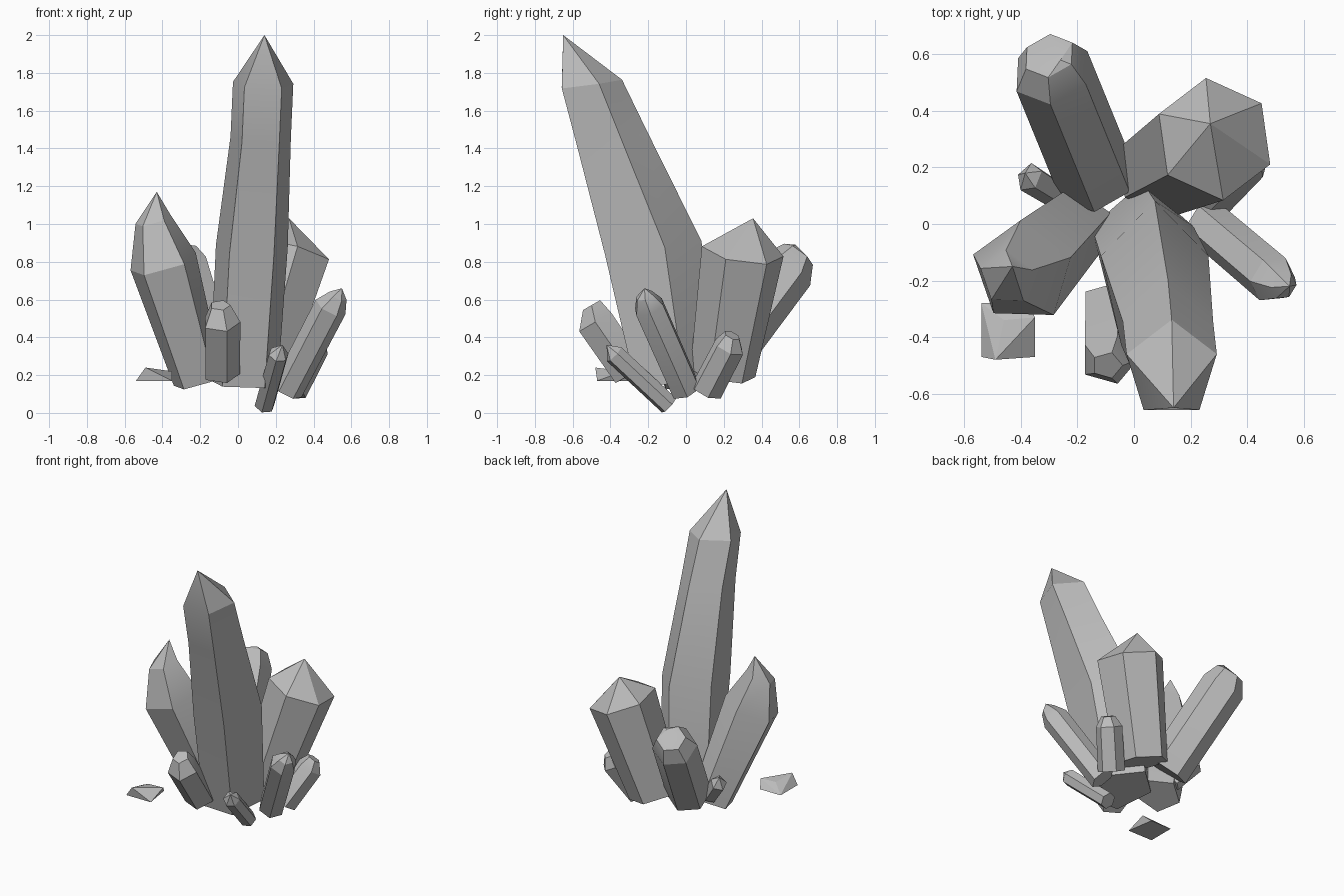
import bpy
import bmesh
from math import cos, sin, radians
from mathutils import Vector

old = bpy.data.objects.get("Cube")
if old:
    bpy.data.objects.remove(old)

# One plain stone colour
stone = bpy.data.materials.new("grey_stone")
stone.use_nodes = True
grey = (0.5, 0.5, 0.5, 1)
stone.diffuse_color = grey
stone.node_tree.nodes["Principled BSDF"].inputs["Base Color"].default_value = grey
UP = Vector((0, 0, 1))


def finish(name, bm, smooth):
    """Turn a bmesh into a named object with the stone colour."""
    bmesh.ops.recalc_face_normals(bm, faces=bm.faces)
    mesh = bpy.data.meshes.new(name)
    bm.to_mesh(mesh)
    bm.free()
    mesh.materials.append(stone)
    obj = bpy.data.objects.new(name, mesh)
    bpy.context.collection.objects.link(obj)
    bpy.ops.object.select_all(action="DESELECT")
    obj.select_set(True)
    bpy.context.view_layer.objects.active = obj
    if smooth:
        bpy.ops.object.shade_smooth_by_angle(angle=radians(25))


def crystal(name, sides, spin, stations, tip=None, tilt=1.0):
    """Loft polygon rings (x, y, z, radius, optional y radius) to a tip."""
    bm = bmesh.new()
    axis = Vector(stations[-1][:3]) - Vector(stations[0][:3])
    turn = UP.rotation_difference(UP.lerp(axis.normalized(), tilt))
    rings = []
    for x, y, z, r, *depth in stations:
        ry = depth[0] if depth else r
        ring = []
        for i in range(sides):
            a = radians(spin + 360 * i / sides)
            ring.append(bm.verts.new(Vector((x, y, z)) + turn @ Vector((r * cos(a), ry * sin(a), 0))))
        rings.append(ring)
    bm.faces.new(rings[0])
    for low, high in zip(rings, rings[1:]):
        for i in range(sides):
            j = (i + 1) % sides
            bm.faces.new((low[i], low[j], high[j], high[i]))
    if tip:
        top = bm.verts.new(tip)
        for i in range(sides):
            bm.faces.new((rings[-1][i], rings[-1][(i + 1) % sides], top))
    else:
        bm.faces.new(rings[-1])
    finish(name, bm, True)


# Tall central crystal leaning forward
crystal("tall_crystal", 5, 90,
        [(0.03, -0.08, 0.16, 0.19, 0.23), (0.073, -0.2, 0.87, 0.2, 0.285),
         (0.12, -0.41, 1.45, 0.168, 0.212), (0.133, -0.515, 1.74, 0.168, 0.178)],
        (0.14, -0.65, 2.0), tilt=0.5)

# Large crystals around it
crystal("right_crystal", 5, 162,
        [(-0.21, 0.0, 0.17, 0.14), (-0.395, -0.17, 0.79, 0.188),
         (-0.45, -0.19, 1.02, 0.1)],
        (-0.43, -0.15, 1.17))
crystal("back_left_crystal", 6, 37,
        [(0.1, 0.195, 0.21, 0.175), (0.285, 0.3, 0.855, 0.22)],
        (0.27, 0.355, 1.03))
crystal("back_right_crystal", 6, 32,
        [(-0.135, 0.16, 0.25, 0.145), (-0.29, 0.54, 0.76, 0.145),
         (-0.3, 0.595, 0.84, 0.095)],
        (-0.26, 0.58, 0.89))

# Small crystals at the foot
crystal("left_crystal", 6, 0,
        [(0.26, 0.0, 0.12, 0.085), (0.49, -0.195, 0.56, 0.088),
         (0.53, -0.22, 0.62, 0.05)],
        (0.55, -0.22, 0.66))
crystal("front_crystal", 5, 0,
        [(-0.09, -0.29, 0.205, 0.1), (-0.09, -0.48, 0.48, 0.103),
         (-0.095, -0.5, 0.57, 0.055)])
crystal("low_front_crystal", 6, 20,
        [(0.14, -0.09, 0.04, 0.055), (0.215, -0.38, 0.31, 0.055)],
        (0.235, -0.42, 0.36))
crystal("low_left_crystal", 6, 10,
        [(0.28, 0.11, 0.12, 0.088), (0.4, 0.23, 0.35, 0.085),
         (0.42, 0.245, 0.41, 0.045)])
crystal("low_right_crystal", 5, 162,
        [(-0.25, 0.09, 0.23, 0.05), (-0.37, 0.165, 0.38, 0.055)],
        (-0.385, 0.18, 0.43))

# Loose broken shard
bm = bmesh.new()
for p in [(-0.54, -0.28, 0.17), (-0.38, -0.28, 0.17), (-0.35, -0.47, 0.17),
          (-0.54, -0.47, 0.17), (-0.49, -0.48, 0.24), (-0.35, -0.33, 0.22),
          (-0.46, -0.34, 0.22)]:
    bm.verts.new(p)
bmesh.ops.convex_hull(bm, input=bm.verts)
finish("loose_shard", bm, False)
